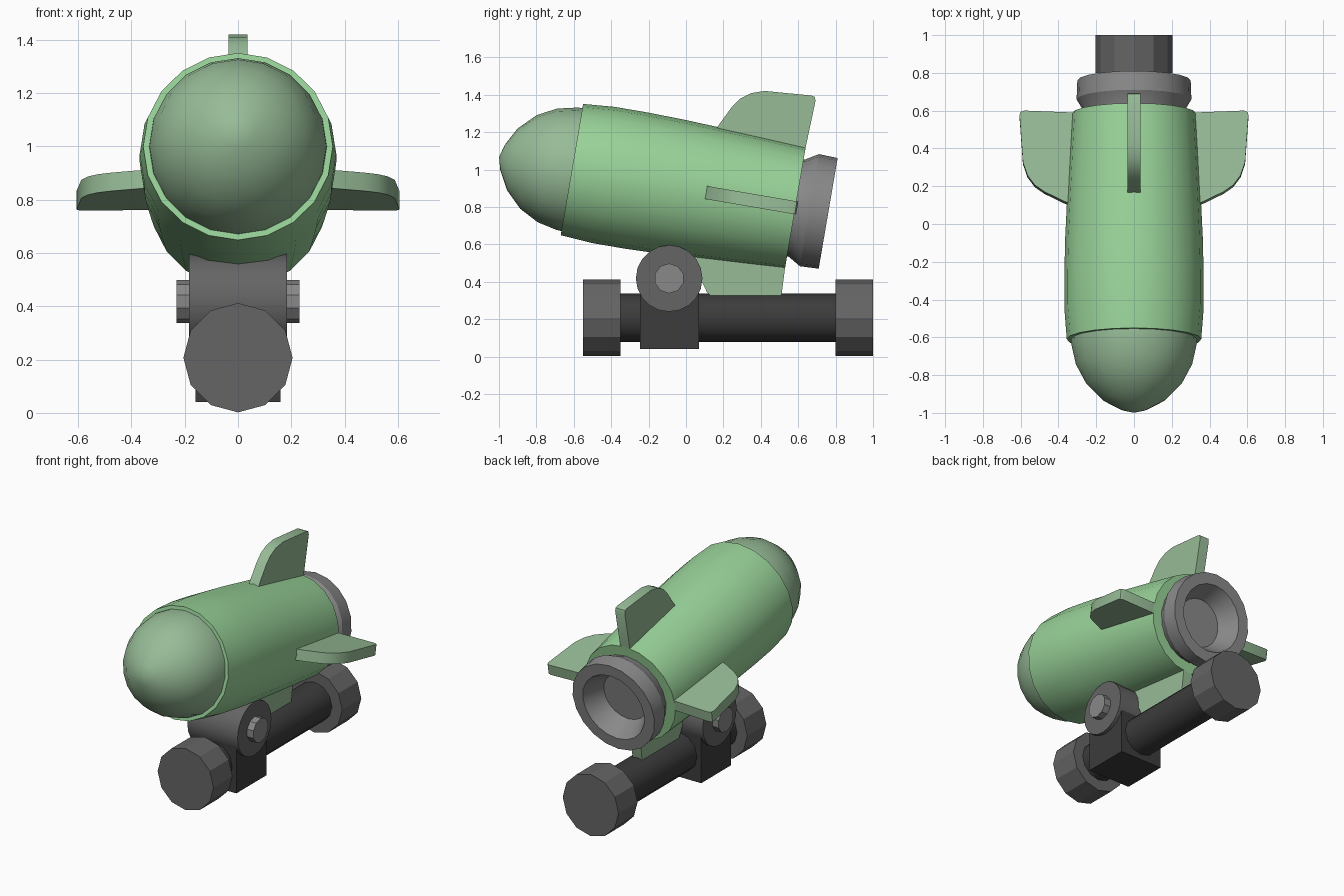
import bpy, bmesh, math
from mathutils import Matrix, Vector

if "Cube" in bpy.data.objects:
    bpy.data.objects.remove(bpy.data.objects["Cube"])


def material(name, rgb):
    m = bpy.data.materials.new(name)
    m.diffuse_color = (*rgb, 1)
    m.use_nodes = True
    m.node_tree.nodes["Principled BSDF"].inputs["Base Color"].default_value = m.diffuse_color
    return m


GREEN = material("body green", (0.32, 0.65, 0.32))
PALE = material("pale green", (0.31, 0.50, 0.31))
STEEL = material("steel grey", (0.25, 0.25, 0.25))
GREY = material("dark grey", (0.13, 0.13, 0.13))
BLACK = material("near black", (0.045, 0.045, 0.045))


def finish(name, bm, mat, frame, smooth):
    bmesh.ops.recalc_face_normals(bm, faces=bm.faces)
    me = bpy.data.meshes.new(name)
    bm.to_mesh(me)
    bm.free()
    me.transform(frame)
    me.materials.append(mat)
    ob = bpy.data.objects.new(name, me)
    bpy.context.collection.objects.link(ob)
    if smooth:
        bpy.ops.object.select_all(action='DESELECT')
        ob.select_set(True)
        bpy.context.view_layer.objects.active = ob
        bpy.ops.object.shade_smooth_by_angle(angle=math.radians(smooth))
    return ob


def lathe(name, profile, sides, mat, frame, smooth=30):
    """Revolve (distance, radius) points about local z; radius 0 ends become poles."""
    bm = bmesh.new()
    rings = []
    for s, r in profile:
        if r == 0:
            rings.append([bm.verts.new((0, 0, s))] * sides)
        else:
            rings.append([bm.verts.new((r * math.cos(math.tau * i / sides),
                                        r * math.sin(math.tau * i / sides), s))
                          for i in range(sides)])
    for a, b in zip(rings, rings[1:]):
        for i in range(sides):
            j = (i + 1) % sides
            bm.faces.new(list(dict.fromkeys((a[i], a[j], b[j], b[i]))))
    for ring in (rings[0], rings[-1]):
        if ring[0] is not ring[1]:
            bm.faces.new(ring)
    return finish(name, bm, mat, frame, smooth)


def fin(name, outline, thick, angle, mat, frame):
    """Plate with a (distance, radius) outline, standing out from the axis."""
    bm = bmesh.new()
    face = bm.faces.new([bm.verts.new((r, -thick / 2, s)) for s, r in outline])
    ext = bmesh.ops.extrude_face_region(bm, geom=[face])
    moved = [v for v in ext["geom"] if isinstance(v, bmesh.types.BMVert)]
    bmesh.ops.translate(bm, verts=moved, vec=(0, thick, 0))
    return finish(name, bm, mat, frame @ Matrix.Rotation(angle, 4, 'Z'), 30)


# Tilted frame: local z runs from the front of the hull to its tail
c, s = math.cos(math.radians(9.7)), math.sin(math.radians(9.7))
tilt = Matrix(((1, 0, 0, 0), (0, -s, c, -0.61), (0, -c, -s, 1.0), (0, 0, 0, 1)))

# Rocket hull, nose and hollow nozzle
lathe("hull", [(0, 0), (0, 0.356), (0.17, 0.369), (0.35, 0.369), (0.55, 0.364),
               (0.76, 0.354), (1.0, 0.342), (1.212, 0.33), (1.212, 0)], 20, GREEN, tilt)
lathe("nose", [(-0.395, 0), (-0.377, 0.068), (-0.323, 0.168), (-0.236, 0.254),
               (-0.134, 0.308), (-0.026, 0.332), (0.01, 0.334)], 20, PALE, tilt, 40)
lathe("nozzle", [(1.2, 0.26), (1.223, 0.265), (1.288, 0.304), (1.39, 0.3),
                 (1.39, 0.225), (1.26, 0.16), (1.26, 0)], 20, STEEL, tilt, 25)

# Four equal fins around the tail
outline = [(0.70, 0.28), (0.735, 0.37), (0.787, 0.475), (0.823, 0.526), (0.875, 0.564),
           (0.945, 0.588), (1.195, 0.606), (1.214, 0.602), (1.222, 0.582), (1.21, 0.28)]
for k, side in enumerate(("right", "bottom", "left", "top")):
    fin(side + "_fin", outline, 0.07, k * math.pi / 2, PALE, tilt)

# Stand rail with faceted end caps, along y
rail = Matrix.Translation((0, 0, 0.207)) @ Matrix.Rotation(-math.pi / 2, 4, 'X')
lathe("rail", [(-0.4, 0.13), (0.85, 0.13)], 12, BLACK, rail, 40)
for name, y in (("front_cap", -0.55), ("rear_cap", 0.8)):
    lathe(name, [(y, 0.205), (y + 0.2, 0.205)], 12, GREY, rail, 20)

# Bracket block, hinge barrel and pin, along x
bm = bmesh.new()
bmesh.ops.create_cube(bm, size=1)
finish("bracket_block", bm, BLACK,
       Matrix.Translation((0, -0.088, 0.23)) @ Matrix.Diagonal((0.32, 0.315, 0.38, 1)), 0)
hinge = Matrix.Translation((0, -0.09, 0.418)) @ Matrix.Rotation(math.pi / 2, 4, 'Y')
lathe("hinge_barrel", [(-0.184, 0.178), (0.184, 0.178)], 20, GREY, hinge)
lathe("hinge_pin", [(-0.23, 0.08), (0.23, 0.08)], 10, STEEL, hinge, 20)
